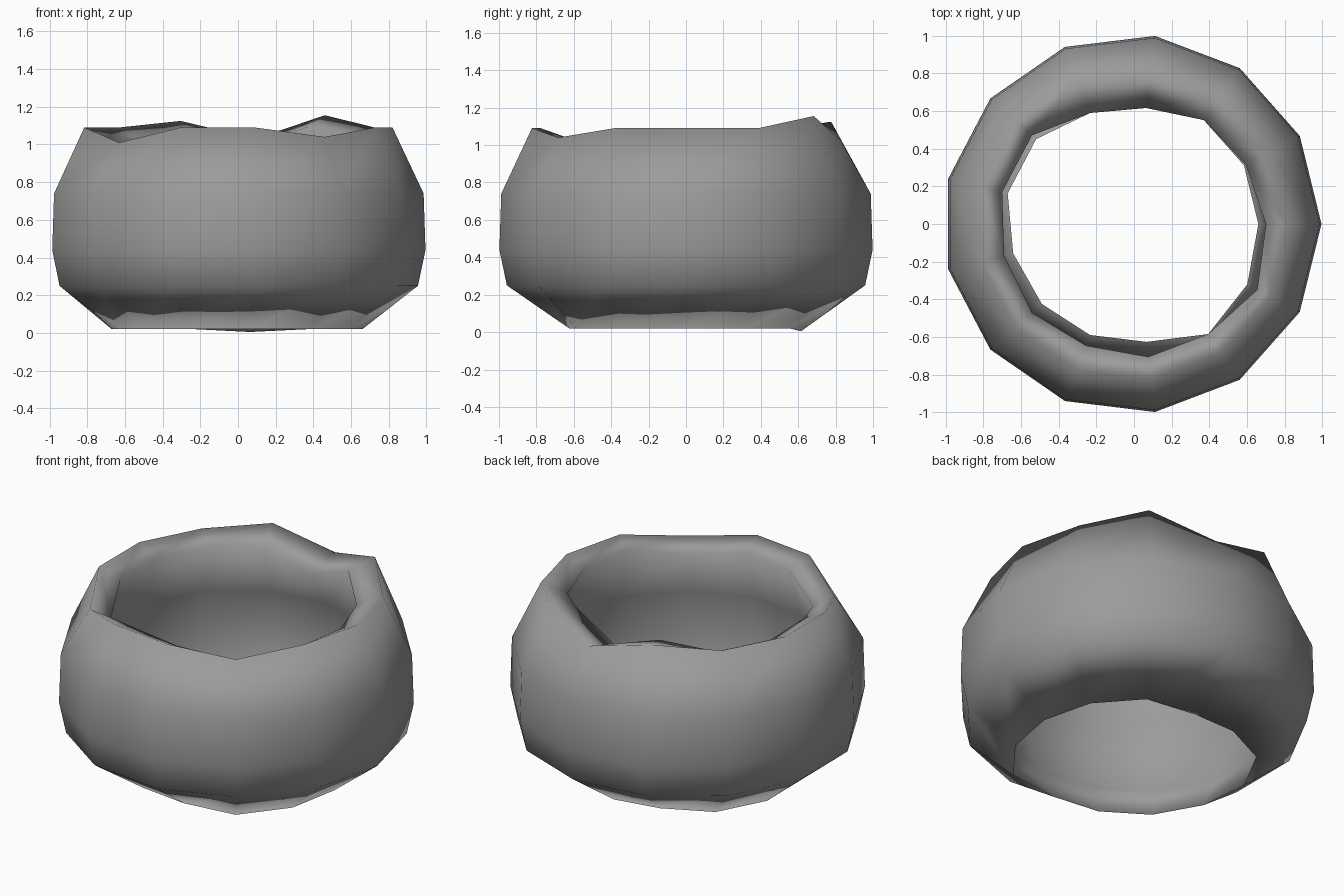
import bpy, bmesh, math

if "Cube" in bpy.data.objects:
    bpy.data.objects.remove(bpy.data.objects["Cube"])

N = 13
CX = -0.01
# irregular rim: outer height, inner radius per side
RIM_Z = [1.09, 1.09, 1.155, 1.03, 1.125, 1.09, 1.09, 1.09, 1.01, 1.09, 1.09, 1.04, 1.09]
RIM_IN = [.71, .68, .67, .62, .63, .71, .71, .70, .71, .69, .71, .71, .75]
FOOT_R = [.67, .67, .67, .62, .63, .68, .68, .65, .64, .63, .63, .71, .69]


def section(k):
    """Closed wall section (radius, height) at side k."""
    z = RIM_Z[k]
    return [(FOOT_R[k], 0.005 if k == 3 else 0.02), (0.965, 0.25), (1.005, 0.44),
            (0.995, 0.74), (0.83, z), (RIM_IN[k], z - 0.06),
            (0.79, 0.72), (0.81, 0.45), (0.77, 0.25)]


# hollow bowl wall, open at the bottom
bm = bmesh.new()
rings = []
for k in range(N):
    a = 2 * math.pi * k / N
    rings.append([bm.verts.new((CX + r * math.cos(a), r * math.sin(a), z))
                  for r, z in section(k)])
M = len(rings[0])
for k in range(N):
    a, b = rings[k], rings[(k + 1) % N]
    for i in range(M):
        j = (i + 1) % M
        bm.faces.new((a[i], b[i], b[j], a[j])).smooth = True
bmesh.ops.recalc_face_normals(bm, faces=bm.faces)

mesh = bpy.data.meshes.new("bowl_wall")
bm.to_mesh(mesh)
bm.free()
obj = bpy.data.objects.new("bowl_wall", mesh)
bpy.context.collection.objects.link(obj)

mat = bpy.data.materials.new("stone grey")
mat.diffuse_color = (0.33, 0.33, 0.33, 1)
mat.use_nodes = True
mat.node_tree.nodes["Principled BSDF"].inputs["Base Color"].default_value = mat.diffuse_color
mesh.materials.append(mat)
